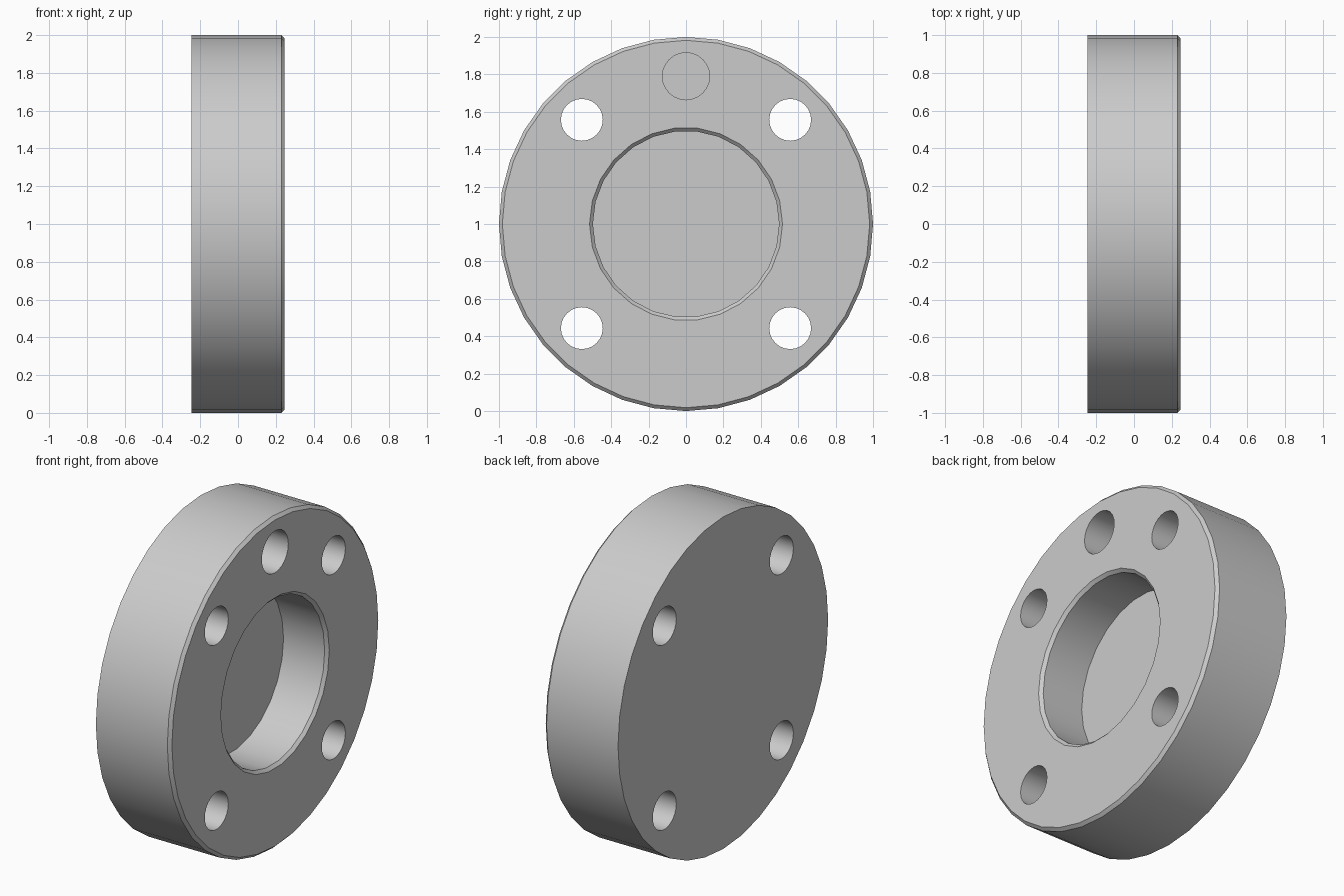
import bpy, bmesh
from math import cos, sin, tau

if "Cube" in bpy.data.objects:
    bpy.data.objects.remove(bpy.data.objects["Cube"])

HALF = 0.247       # half thickness along x
CHAMFER = 0.018
FLOOR = -0.045     # depth reached by the blind recesses

grey = bpy.data.materials.new("light grey")
grey.use_nodes = True
colour = (0.6, 0.6, 0.6, 1)
grey.diffuse_color = colour
grey.node_tree.nodes["Principled BSDF"].inputs["Base Color"].default_value = colour


def turned(name, profile, sides, y=0, z=1):
    """Closed solid turned about the x direction from (x, radius) pairs."""
    bm = bmesh.new()
    angles = [tau * i / sides for i in range(sides)]
    rings = [[bm.verts.new((x, y + r * cos(a), z + r * sin(a))) for a in angles]
             for x, r in profile]
    for low, high in zip(rings, rings[1:]):
        for i in range(sides):
            j = (i + 1) % sides
            bm.faces.new((low[i], low[j], high[j], high[i]))
    bm.faces.new(rings[0])
    bm.faces.new(rings[-1])
    bmesh.ops.recalc_face_normals(bm, faces=bm.faces)
    mesh = bpy.data.meshes.new(name)
    bm.to_mesh(mesh)
    bm.free()
    mesh.materials.append(grey)
    obj = bpy.data.objects.new(name, mesh)
    bpy.context.collection.objects.link(obj)
    return obj


# Disc with a chamfered rim on its open face
disc = turned("flange_disc", [(-HALF, 1), (HALF - CHAMFER, 1), (HALF, 1 - CHAMFER)], 36)

# Central recess with a chamfered mouth
bore, over = 0.498, 0.05
cutters = [turned("recess_cutter", [(FLOOR, bore), (HALF - CHAMFER, bore),
                                    (HALF + over, bore + CHAMFER + over)], 26)]

# Blind hole above the recess
cutters.append(turned("blind_hole_cutter", [(FLOOR, 0.126), (0.4, 0.126)], 24, z=1.79))

# Four bolt holes right through
for sy in (-1, 1):
    for sz in (-1, 1):
        cutters.append(turned("bolt_hole_cutter", [(-0.4, 0.112), (0.4, 0.112)], 24,
                              sy * 0.557, 1 + sz * 0.557))

bpy.ops.object.select_all(action='DESELECT')
disc.select_set(True)
bpy.context.view_layer.objects.active = disc
for cutter in cutters:
    cutter.hide_render = True
    cut = disc.modifiers.new("cut", 'BOOLEAN')
    cut.operation = 'DIFFERENCE'
    cut.solver = 'EXACT'
    cut.object = cutter
    bpy.ops.object.modifier_apply(modifier=cut.name)
    bpy.data.objects.remove(cutter)

bpy.ops.object.shade_smooth_by_angle(angle=0.5)
